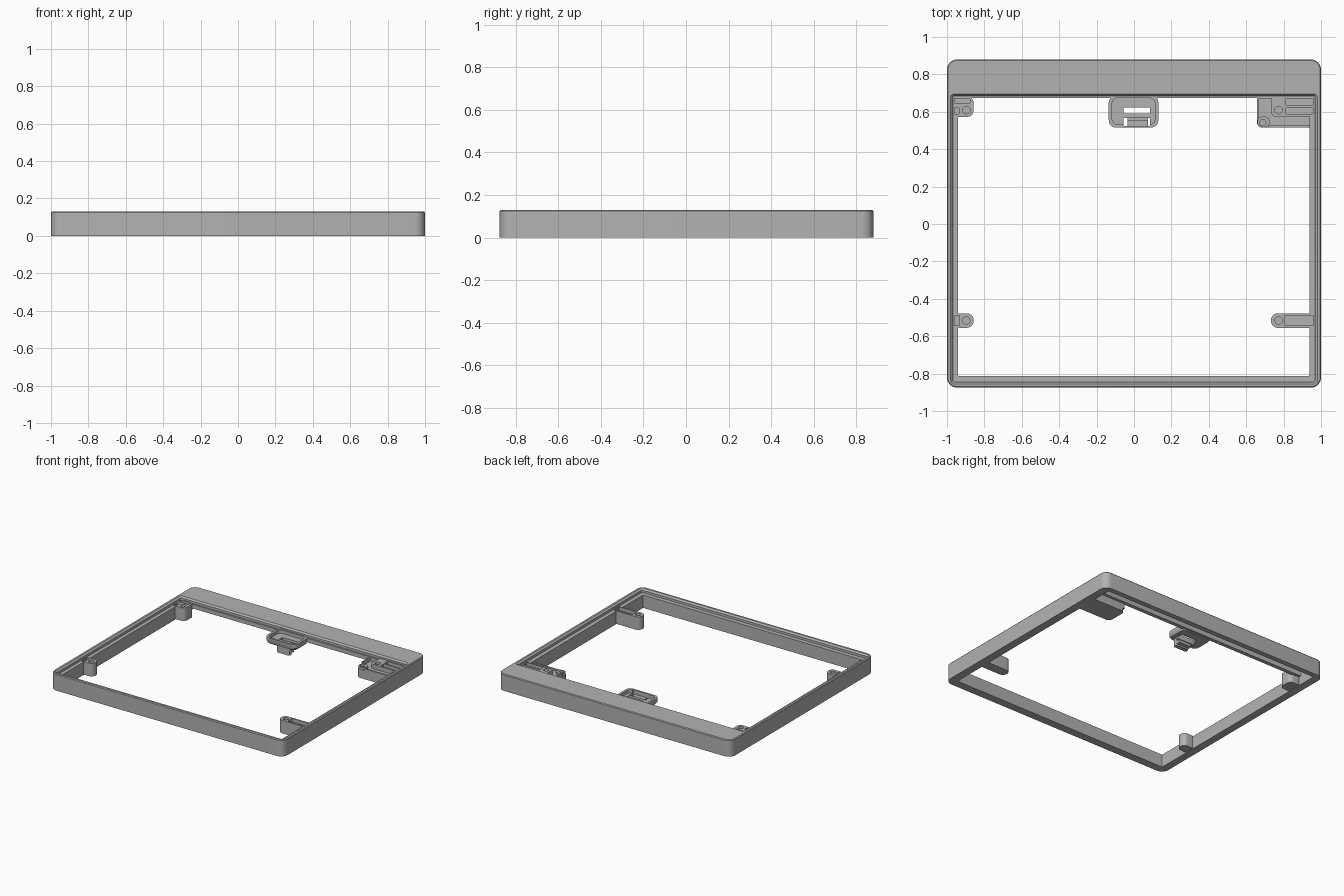
import bpy, bmesh, math

cube = bpy.data.objects.get("Cube")
if cube:
    bpy.data.objects.remove(cube, do_unlink=True)

GREY = (0.45, 0.45, 0.45, 1)
mat = bpy.data.materials.new("plain_grey")
mat.use_nodes = True
mat.diffuse_color = GREY
mat.node_tree.nodes["Principled BSDF"].inputs["Base Color"].default_value = GREY


def rounded(x0, x1, y0, y1, r, steps=8):
    """Counter-clockwise rounded rectangle."""
    points = []
    corners = [(x1 - r, y1 - r), (x0 + r, y1 - r), (x0 + r, y0 + r), (x1 - r, y0 + r)]
    for quarter, (cx, cy) in enumerate(corners):
        for i in range(steps + 1):
            a = (quarter + i / steps) * math.pi / 2
            points.append((cx + r * math.cos(a), cy + r * math.sin(a)))
    return points


def loft(name, sections, closed=False):
    """Join rounded rectangles (x0, x1, y0, y1, radius, z) into a solid."""
    bm = bmesh.new()
    loops = [[bm.verts.new((x, y, s[5])) for x, y in rounded(*s[:5])] for s in sections]
    pairs = list(zip(loops, loops[1:]))
    if closed:
        pairs.append((loops[-1], loops[0]))
    else:
        bm.faces.new(loops[0][::-1])
        bm.faces.new(loops[-1])
    for a, b in pairs:
        for i in range(len(a)):
            j = (i + 1) % len(a)
            bm.faces.new((a[i], a[j], b[j], b[i]))
    bmesh.ops.recalc_face_normals(bm, faces=bm.faces)
    mesh = bpy.data.meshes.new(name)
    bm.to_mesh(mesh)
    bm.free()
    mesh.materials.append(mat)
    obj = bpy.data.objects.new(name, mesh)
    bpy.context.collection.objects.link(obj)
    return obj


def block(name, x0, x1, y0, y1, z0, z1, r=0.004):
    return loft(name, [(x0, x1, y0, y1, r, z0), (x0, x1, y0, y1, r, z1)])


def hole(x, y, r, z0, z1):
    return block("cutter", x - r, x + r, y - r, y + r, z0, z1, r * 0.999)


def cut(bodies, cutters):
    """Subtract every cutter from every body, then drop the cutters."""
    for body in bodies:
        bpy.context.view_layer.objects.active = body
        for c in cutters:
            c.hide_render = True
            mod = body.modifiers.new("cut", 'BOOLEAN')
            mod.operation = 'DIFFERENCE'
            mod.solver = 'EXACT'
            mod.object = c
            bpy.ops.object.modifier_apply(modifier=mod.name)
    for c in cutters:
        bpy.data.objects.remove(c, do_unlink=True)


# Frame: outer wall, thin rim, recessed ledge and inner opening
frame = loft("frame", [
    (-1, 1, -0.875, 0.88, 0.055, 0),
    (-1, 1, -0.875, 0.88, 0.055, 0.124),
    (-0.995, 0.995, -0.87, 0.875, 0.05, 0.13),
    (-0.98, 0.98, -0.855, 0.695, 0.018, 0.13),
    (-0.968, 0.968, -0.845, 0.685, 0.01, 0.118),
    (-0.968, 0.968, -0.845, 0.685, 0.01, 0.1),
    (-0.94, 0.937, -0.812, 0.675, 0.004, 0.1),
    (-0.94, 0.937, -0.812, 0.675, 0.004, 0),
], closed=True)

# Open underside of the wide back bar
cut([frame], [block("cutter", -0.94, 0.937, 0.6, 0.84, -0.1, 0.068),
              block("cutter", -0.94, 0.937, 0.705, 0.84, -0.1, 0.112)])

# Screw bosses on both sides
TOP = 0.106
back_right = block("back_right_boss", -0.967, -0.858, 0.572, 0.684, 0.005, TOP, 0.035)
front_right = block("front_right_boss", -0.967, -0.858, -0.555, -0.478, 0.005, TOP, 0.035)
front_left = block("front_left_boss", 0.733, 0.967, -0.555, -0.478, 0.005, TOP, 0.035)
bracket_boss = block("back_left_boss", 0.735, 0.967, 0.575, 0.684, 0.005, TOP, 0.02)
base = block("back_left_bracket", 0.657, 0.967, 0.515, 0.684, 0.005, 0.072, 0.03)

LOW = 0.08
cut([frame, back_right], [
    hole(-0.897, 0.609, 0.02, LOW, 0.2),
    block("cutter", -0.96, -0.935, 0.587, 0.622, LOW, 0.2),
    block("cutter", -0.96, -0.878, 0.645, 0.672, LOW, 0.2)])
cut([frame, front_right], [
    hole(-0.897, -0.516, 0.02, LOW, 0.2),
    block("cutter", -0.96, -0.932, -0.543, -0.49, LOW, 0.2)])
cut([frame, front_left], [
    hole(0.773, -0.516, 0.02, LOW, 0.2),
    block("cutter", 0.806, 0.958, -0.543, -0.49, LOW, 0.2)])
cut([frame, bracket_boss], [
    hole(0.773, 0.609, 0.02, 0.075, 0.2),
    block("cutter", 0.812, 0.957, 0.635, 0.672, 0.075, 0.2),
    block("cutter", 0.812, 0.957, 0.587, 0.622, 0.075, 0.2)])

# Low walls and cable guide on the back left bracket
rim = block("bracket_front_rim", 0.72, 0.955, 0.515, 0.529, 0.03, 0.085)
side_rim = block("bracket_side_rim", 0.657, 0.669, 0.57, 0.684, 0.03, 0.1)
back_rim = block("bracket_back_rim", 0.657, 0.74, 0.67, 0.684, 0.03, 0.1)
guide = block("cable_guide", 0.659, 0.725, 0.517, 0.575, 0.03, 0.09, 0.028)
cut([guide], [hole(0.688, 0.542, 0.017, 0.075, 0.2)])

# Latch tray in the middle of the back bar
tray = loft("latch_tray", [
    (-0.125, 0.12, 0.523, 0.69, 0.035, 0.06),
    (-0.135, 0.13, 0.515, 0.69, 0.04, 0.075),
    (-0.135, 0.13, 0.515, 0.69, 0.04, 0.106)])
cut([tray], [
    block("cutter", -0.117, 0.112, 0.532, 0.674, 0.08, 0.2, 0.03),
    block("cutter", -0.055, 0.085, 0.525, 0.622, 0.0, 0.2)])
bar = block("latch_bar", -0.06, 0.09, 0.568, 0.592, 0.04, 0.078)
hook = block("latch_hook", -0.035, 0.075, 0.524, 0.556, 0.008, 0.072, 0.008)
arm = block("latch_arm", -0.035, 0.075, 0.524, 0.585, 0.02, 0.045)

# Smooth rounded corners, crisp edges
for obj in bpy.context.view_layer.objects:
    obj.select_set(obj.type == 'MESH')
bpy.context.view_layer.objects.active = frame
bpy.ops.object.shade_smooth_by_angle(angle=math.radians(30))
